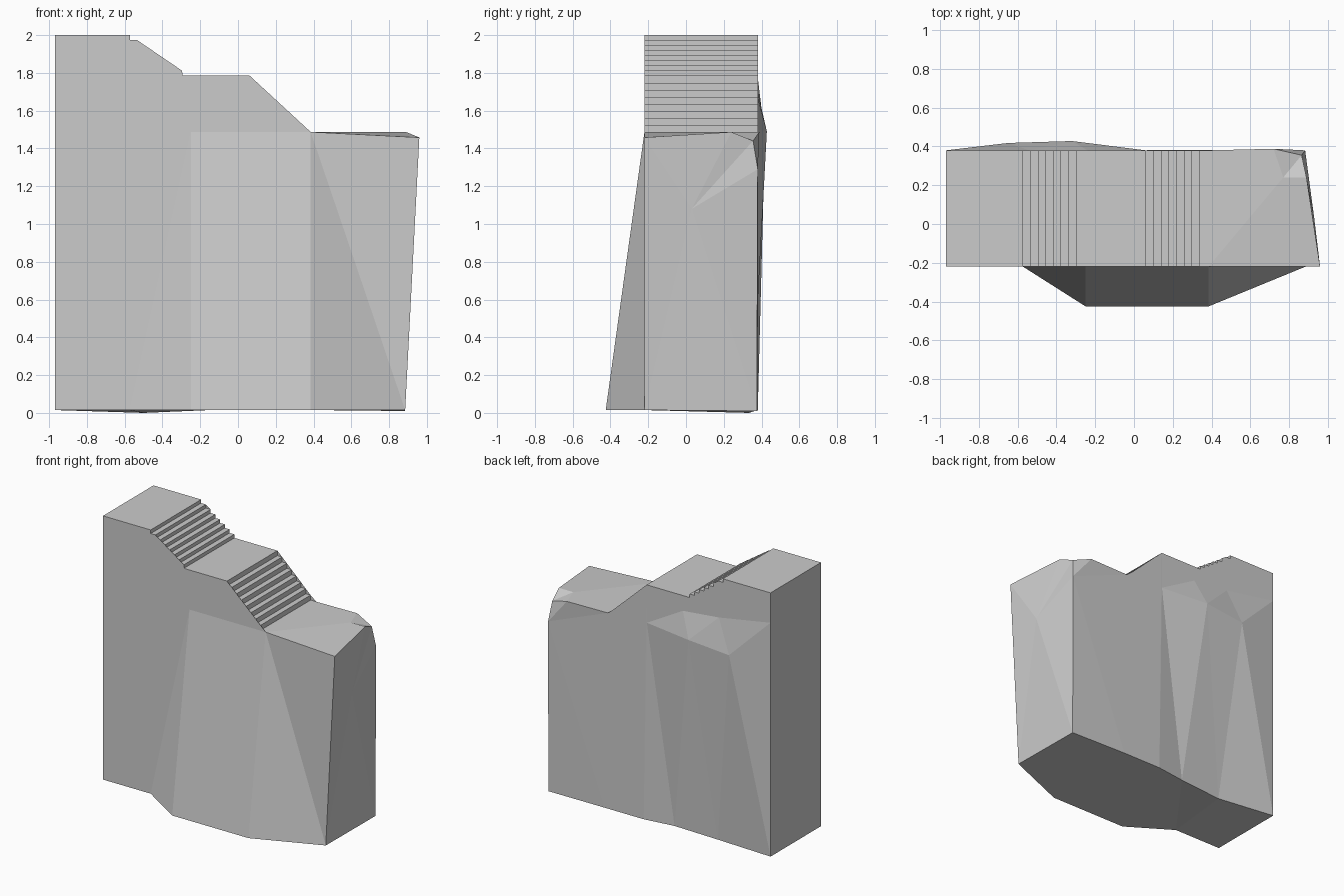
import bpy, bmesh

if "Cube" in bpy.data.objects:
    bpy.data.objects.remove(bpy.data.objects["Cube"])

FRONT, BACK, LEFT, BASE = -0.22, 0.38, -0.97, 0.015
bm = bmesh.new()


def v(x, y, z):
    return bm.verts.new((x, y, z))


def face(*vs):
    bm.faces.new(vs)


def flight(x, z_top, z_low, n=8, run=0.0395):
    """Zigzag outline of one flight, riser by riser."""
    rise = (z_top - z_low) / n
    pts = []
    for i in range(n):
        pts += [(x + i * run, z_top - i * rise),
                (x + i * run, z_top - (i + 1) * rise)]
    return pts


# stair outline along the front and back edges
upper = flight(-0.573, 2.0, 1.785)
lower = flight(0.062, 1.785, 1.487)
outline = [(LEFT, 2.0)] + upper + lower + [(0.385, 1.487)]
f = [v(x, FRONT, z) for x, z in outline]
b = [v(x, BACK, z) for x, z in outline]
turn = 1 + len(upper)          # corner where the lower flight starts
for i in range(len(f) - 1):
    face(f[i], f[i + 1], b[i + 1], b[i])

# sloping front skirt
b0, b1, b2, b3, b4 = [v(x, y, BASE) for x, y in
                      ((LEFT, FRONT), (-0.573, FRONT), (-0.25, -0.425),
                       (0.385, -0.425), (0.885, FRONT))]
t1, t2 = v(-0.573, FRONT, 1.487), v(-0.25, FRONT, 1.487)
t3, t4 = f[-1], v(0.96, FRONT, 1.458)
face(b0, b1, t1, t2, t3, *reversed(f[:-1]))
face(t1, b1, b2, t2)
face(t2, b2, b3, t3)
face(t3, b3, b4, t4)

# lowest landing and chipped back right corner
A, B, C = v(0.89, 0.24, 1.487), v(0.77, 0.24, 1.487), v(0.865, 0.355, 1.44)
D, E, F = v(0.72, 0.388, 1.487), v(0.883, BACK, 1.29), v(0.93, 0.03, 1.08)
be = v(0.883, 0.375, 0.01)
face(t3, t4, A, B, D, b[-1])
for tri in ((A, C, B), (B, C, D), (D, C, E), (A, F, C), (F, E, C),
            (t4, F, A), (t4, b4, F), (b4, be, F), (be, E, F)):
    face(*tri)

# bulging back
k1, k2, k3, k4, k5 = [v(*p) for p in
                      ((0.41, 0.382, BASE), (0.085, 0.382, BASE), (-0.15, 0.35, 0.015),
                       (-0.5, 0.335, 0.0), (LEFT, BACK, BASE))]
m2, m3, m4, m5 = [v(*p) for p in
                  ((0.06, BACK, 1.5), (-0.32, 0.428, 1.49),
                   (-0.65, 0.418, 1.46), (LEFT, BACK, 1.48))]
u2 = b[turn]
u3, u4, u5 = v(-0.24, BACK, 1.67), v(-0.54, BACK, 1.70), v(LEFT, BACK, 1.775)
face(*b[:turn + 1], u3, u4, u5)
face(*b[turn:], D, E, be, k1, k2, m2)
top, mid, low = (u2, u3, u4, u5), (m2, m3, m4, m5), (k2, k3, k4, k5)
for i in range(3):
    face(top[i], top[i + 1], mid[i + 1], mid[i])
    face(mid[i], mid[i + 1], low[i + 1], low[i])

# flat left end and underside
face(b0, f[0], b[0], u5, m5, k5)
face(b0, b1, b2, b3, b4, be, k1, k2, k3, k4, k5)

bmesh.ops.triangulate(bm, faces=bm.faces[:])
bmesh.ops.recalc_face_normals(bm, faces=bm.faces[:])
mesh = bpy.data.meshes.new("cliff_stairs")
bm.to_mesh(mesh)
bm.free()
bpy.context.collection.objects.link(bpy.data.objects.new("cliff_stairs", mesh))
